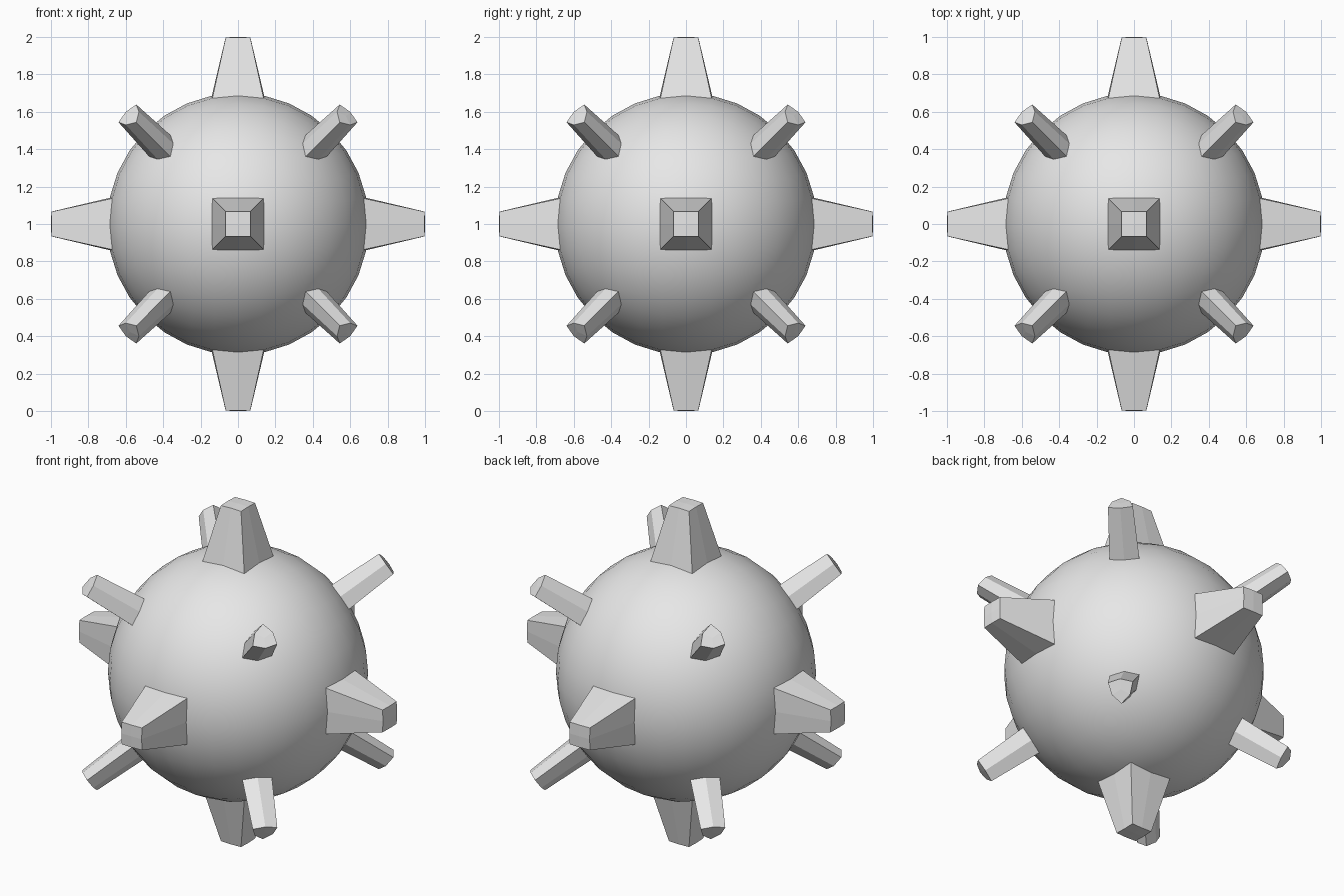
import bpy
from math import pi
from mathutils import Matrix, Vector

if "Cube" in bpy.data.objects:
    bpy.data.objects.remove(bpy.data.objects["Cube"], do_unlink=True)

CORE_R, TIP_R = 0.7, 1.0
CENTRE = Matrix.Translation((0, 0, 1))

grey = bpy.data.materials.new("plain grey")
grey.use_nodes = True
grey.diffuse_color = (0.8, 0.8, 0.8, 1)
grey.node_tree.nodes["Principled BSDF"].inputs["Base Color"].default_value = grey.diffuse_color


def add_object(name, mesh, matrix):
    obj = bpy.data.objects.new(name, mesh)
    bpy.context.collection.objects.link(obj)
    obj.matrix_world = CENTRE @ matrix
    return obj


def spike_mesh(name, base, tip, axis):
    """Tapered spike; rings alternate corner and mid-side points, the tip is domed."""
    n = len(base)
    verts = [Vector(p).normalized() * CORE_R * 0.99 for p in base]
    verts += [Vector(p).normalized() * TIP_R for p in tip]
    verts.append(Vector(axis).normalized() * TIP_R)
    faces = [(i, (i + 1) % n, n + (i + 1) % n, n + i) for i in range(n)]
    faces += [(2 * n, n + (i - 1) % n, n + i, n + i + 1) for i in range(0, n, 2)]
    mesh = bpy.data.meshes.new(name)
    mesh.from_pydata(verts, [], faces)
    mesh.materials.append(grey)
    return mesh


def square_ring(half, height):
    signs = [(1, 1), (0, 1), (-1, 1), (-1, 0), (-1, -1), (0, -1), (1, -1), (1, 0)]
    return [(half * x, half * y, height) for x, y in signs]


def triangle_ring(far, near, mid, low):
    """Three corners, each leaning to one axis, with a point between each pair."""
    ring = []
    for k in range(3):
        corner, side = [near] * 3, [mid] * 3
        corner[k] = far
        side[(k + 2) % 3] = low
        ring += [corner, side]
    return ring


# Round core: a cube subdivided and cast to a sphere
bpy.ops.mesh.primitive_cube_add(size=1, location=(0, 0, 1))
core = bpy.context.object
core.name = "round_core"
core.data.materials.append(grey)
subsurf = core.modifiers.new("Subdivide", 'SUBSURF')
subsurf.levels = subsurf.render_levels = 3
cast = core.modifiers.new("Round", 'CAST')
cast.cast_type = 'SPHERE'
cast.factor = 1
cast.use_radius_as_size = False
cast.size = CORE_R
bpy.ops.object.shade_smooth()

# Six square spikes along the axes
square = spike_mesh("square_spike", square_ring(0.14, 0.67),
                    square_ring(0.066, 0.995), (0, 0, 1))
for name, angle, axis in [("top", 0, 'X'), ("bottom", pi, 'X'),
                          ("front", pi / 2, 'X'), ("back", -pi / 2, 'X'),
                          ("left", pi / 2, 'Y'), ("right", -pi / 2, 'Y')]:
    add_object(name + "_spike", square, Matrix.Rotation(angle, 4, axis))

# Eight three-sided spikes at the diagonals
corner = spike_mesh("corner_spike", triangle_ring(0.475, 0.36, 0.43, 0.345),
                    triangle_ring(0.64, 0.545, 0.6, 0.53), (1, 1, 1))
upper = ["back_left", "back_right", "front_right", "front_left"]
lower = ["front_left", "back_left", "back_right", "front_right"]
for level, names, flip in [("upper", upper, 0), ("lower", lower, pi)]:
    for i, name in enumerate(names):
        turn = Matrix.Rotation(i * pi / 2, 4, 'Z') @ Matrix.Rotation(flip, 4, 'X')
        add_object(f"{level}_{name}_spike", corner, turn)
